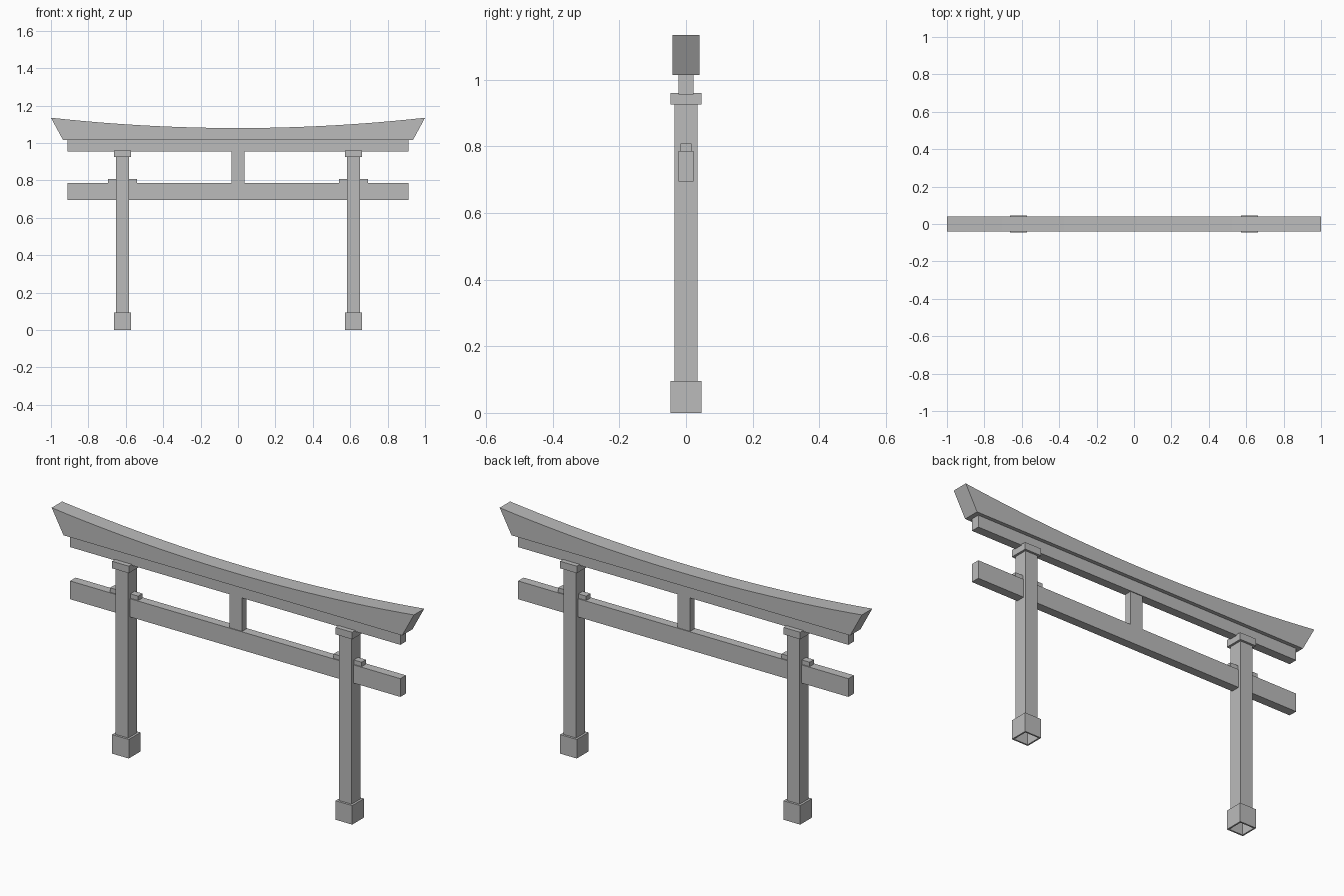
import bpy, bmesh
from mathutils import Vector

cube = bpy.data.objects.get("Cube")
if cube:
    bpy.data.objects.remove(cube, do_unlink=True)

# One plain grey for the whole gate
GREY = (0.5, 0.5, 0.5, 1)
grey = bpy.data.materials.new("stone_grey")
grey.use_nodes = True
grey.diffuse_color = GREY
grey.node_tree.nodes["Principled BSDF"].inputs["Base Color"].default_value = GREY


def finish(bm, name):
    bmesh.ops.recalc_face_normals(bm, faces=bm.faces)
    mesh = bpy.data.meshes.new(name)
    bm.to_mesh(mesh)
    bm.free()
    mesh.materials.append(grey)
    obj = bpy.data.objects.new(name, mesh)
    bpy.context.collection.objects.link(obj)
    return obj


def box_mesh(x, half_x, half_y, z0, z1):
    bm = bmesh.new()
    bmesh.ops.create_cube(bm, size=2)
    for v in bm.verts:
        v.co = Vector((x + v.co.x * half_x, v.co.y * half_y,
                       z0 if v.co.z < 0 else z1))
    return bm


def box(name, *dims):
    return finish(box_mesh(*dims), name)


def hollow_foot(name, x, half, height, wall, depth):
    # Block with a square socket sunk into its underside
    bm = box_mesh(x, half, half, 0, height)
    bm.normal_update()
    floor = min(bm.faces, key=lambda f: f.calc_center_median().z)
    bmesh.ops.inset_individual(bm, faces=[floor], thickness=wall)
    socket = bmesh.ops.extrude_discrete_faces(bm, faces=[floor])["faces"][0]
    for v in socket.verts:
        v.co.z += depth
    finish(bm, name)


def curved_roof(name, half_y, steps=24):
    # Flat underside, sagging top and outward-leaning ends
    bottom, middle, rise = 1.015, 1.08, 0.055
    bm = bmesh.new()
    rings = []
    for i in range(steps + 1):
        t = 2 * i / steps - 1
        low, high = (t * 0.935, bottom), (t, middle + rise * t * t)
        rings.append([bm.verts.new((x, y, z)) for (x, z), y in
                      ((low, -half_y), (high, -half_y), (high, half_y), (low, half_y))])
    for a, b in zip(rings, rings[1:]):
        for k in range(4):
            n = (k + 1) % 4
            bm.faces.new((a[k], a[n], b[n], b[k]))
    bm.faces.new(rings[0])
    bm.faces.new(rings[-1])
    obj = finish(bm, name)
    bpy.ops.object.select_all(action='DESELECT')
    obj.select_set(True)
    bpy.context.view_layer.objects.active = obj
    bpy.ops.object.shade_smooth_by_angle()


# Uprights with feet, caps and wedges
for side, x in (("left", 0.617), ("right", -0.617)):
    hollow_foot(side + "_foot", x, 0.046, 0.095, 0.011, 0.08)
    box(side + "_post", x, 0.035, 0.035, 0.09, 0.93)
    box(side + "_post_cap", x, 0.046, 0.046, 0.925, 0.96)
    box(side + "_wedge", x, 0.078, 0.017, 0.78, 0.808)

# Crossbeams and centre strut
box("tie_beam", 0, 0.912, 0.022, 0.695, 0.786)
box("centre_strut", 0, 0.035, 0.018, 0.78, 0.96)
box("under_lintel", 0, 0.912, 0.022, 0.955, 1.016)
curved_roof("curved_top_lintel", 0.041)
